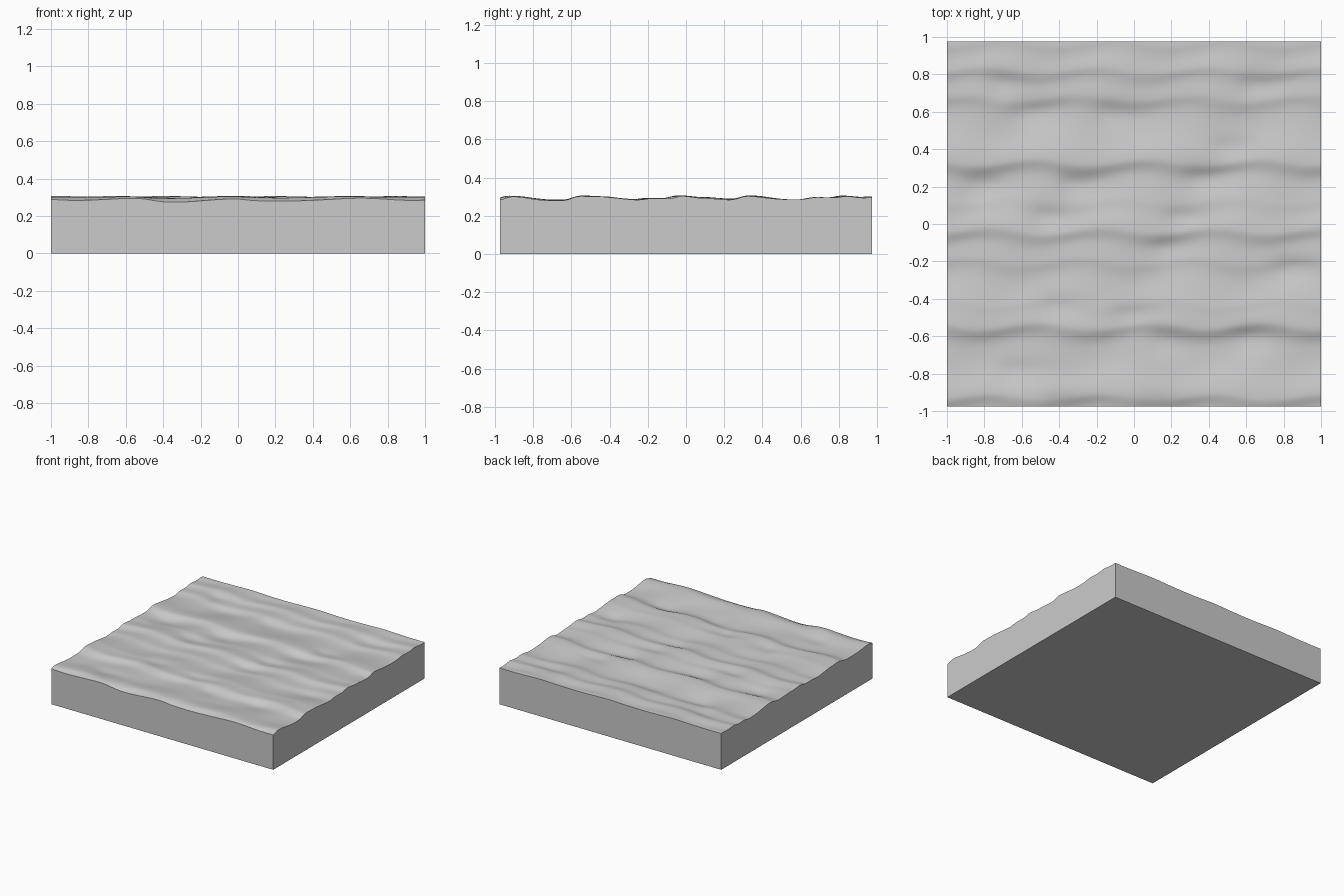
import bpy, bmesh, math

cube = bpy.data.objects.get("Cube")
if cube:
    bpy.data.objects.remove(cube)

HALF_X, HALF_Y = 1.0, 0.975
BASE = 0.281

# Long ripple crests: (y position, height)
CRESTS = [(0.98, .012), (0.83, .018), (0.68, .014), (0.335, .022), (0.13, .008),
          (-0.03, .021), (-0.19, .010), (-0.41, .008), (-0.54, .022), (-0.92, .021)]

# Scooped hollows between the crests: (x, y)
HOLLOWS = [(-0.57, 0.61), (-0.13, 0.6), (0.65, 0.76), (0.35, 0.26), (-0.32, 0.21),
           (-0.82, 0.2), (0.5, 0.4), (0.17, -0.13), (0.82, -0.23), (0.17, -0.62),
           (0.6, -0.61), (-0.64, -0.79), (-0.42, -0.44), (-0.7, 0.75), (-0.03, -0.49),
           (0.25, 0.03), (-0.47, 0.04), (-0.4, -0.97), (0.1, -0.98)]


def bell(d, low, high):
    """Bump with a different width on each side."""
    return math.exp(-(d / (low if d < 0 else high)) ** 2)


def height(x, y):
    diagonal = math.tau * (x / 0.6 - y / 0.9)
    wander = y + 0.018 * math.sin(diagonal)
    z = BASE + 0.003 * math.cos(diagonal)
    z += sum(h * bell(wander - c, 0.055, 0.13) for c, h in CRESTS)
    z -= sum(0.013 * bell(x - px, 0.09, 0.18) * bell(y - py, 0.09, 0.06)
             for px, py in HOLLOWS)
    return min(z, 0.308 + 0.2 * max(0, z - 0.308))


# Rippled top surface
bm = bmesh.new()
bmesh.ops.create_grid(bm, x_segments=150, y_segments=150, size=1)
for v in bm.verts:
    v.co.y *= HALF_Y
    v.co.z = height(v.co.x, v.co.y)

# Straight sides and flat underside
rim = [e for e in bm.edges if e.is_boundary]
skirt = bmesh.ops.extrude_edge_only(bm, edges=rim)["geom"]
for v in skirt:
    if isinstance(v, bmesh.types.BMVert):
        v.co.z = 0
bottom = [e for e in bm.edges if e.is_boundary]
bmesh.ops.contextual_create(bm, geom=bottom)
bmesh.ops.recalc_face_normals(bm, faces=bm.faces)

mesh = bpy.data.meshes.new("rippled_slab")
bm.to_mesh(mesh)
bm.free()
slab = bpy.data.objects.new("rippled_slab", mesh)
bpy.context.collection.objects.link(slab)

# Single plain grey
grey = bpy.data.materials.new("light_grey")
grey.use_nodes = True
colour = (0.6, 0.6, 0.6, 1)
grey.diffuse_color = colour
for node in grey.node_tree.nodes:
    if node.type == 'BSDF_PRINCIPLED':
        node.inputs["Base Color"].default_value = colour
mesh.materials.append(grey)

# Smooth ripples with crisp outer edges
bpy.ops.object.select_all(action='DESELECT')
slab.select_set(True)
bpy.context.view_layer.objects.active = slab
bpy.ops.object.shade_smooth_by_angle(angle=math.radians(40))
